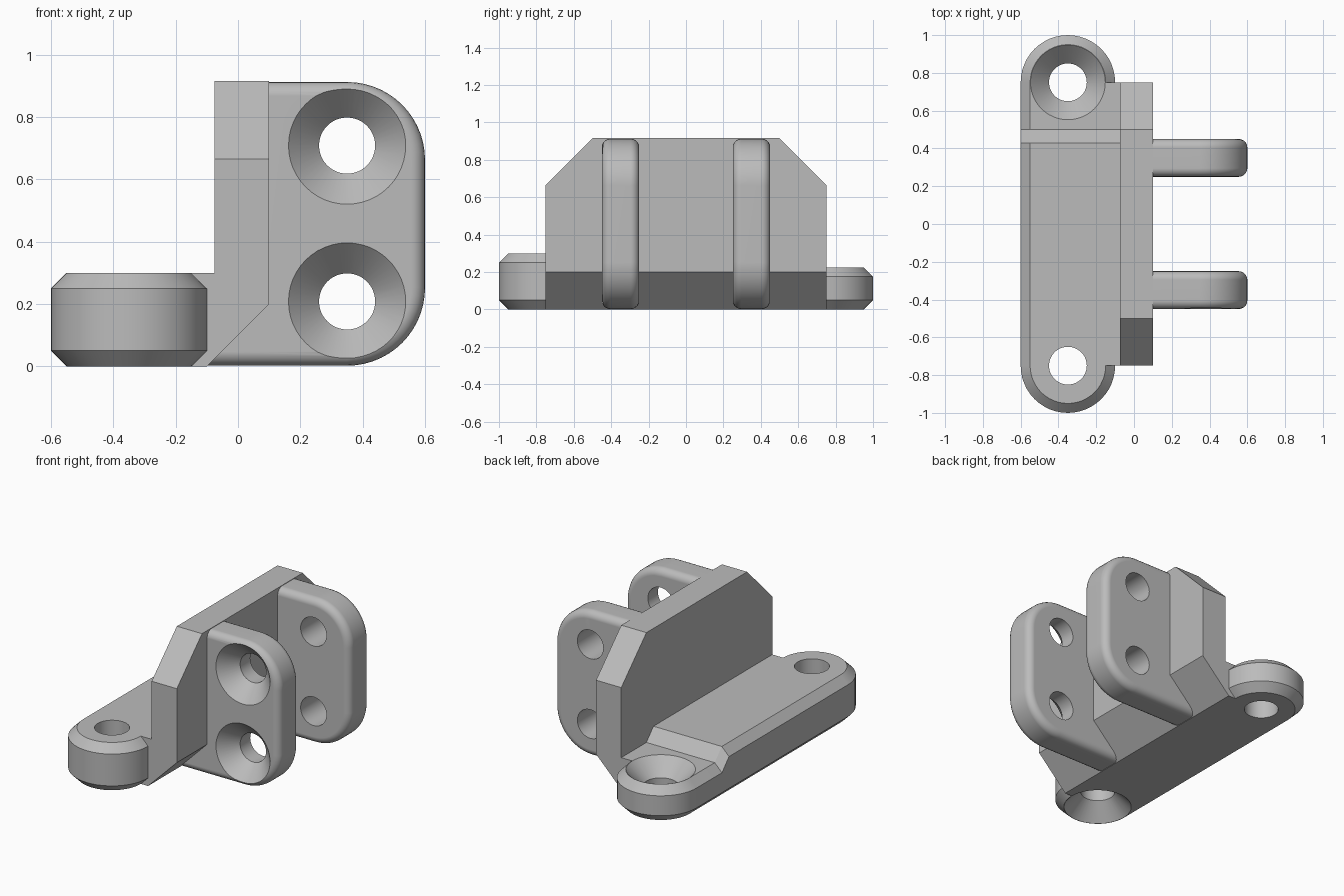
import bpy, bmesh, math
from mathutils import Vector

cube = bpy.data.objects.get("Cube")
if cube:
    bpy.data.objects.remove(cube, do_unlink=True)

grey = bpy.data.materials.new("plain grey")
grey.use_nodes = True
tone = (0.5, 0.5, 0.5, 1)
grey.diffuse_color = tone
grey.node_tree.nodes["Principled BSDF"].inputs["Base Color"].default_value = tone


def finish(bm, name):
    bmesh.ops.recalc_face_normals(bm, faces=bm.faces)
    mesh = bpy.data.meshes.new(name)
    bm.to_mesh(mesh)
    bm.free()
    mesh.materials.append(grey)
    ob = bpy.data.objects.new(name, mesh)
    bpy.context.collection.objects.link(ob)
    return ob


def prism(points, place, lo, hi):
    """Extrude a 2D outline; place(a, b, t) gives the 3D position."""
    bm = bmesh.new()
    ends = [[bm.verts.new(place(a, b, t)) for a, b in points] for t in (lo, hi)]
    for ring in ends:
        bm.faces.new(ring)
    for i in range(len(points)):
        j = (i + 1) % len(points)
        bm.faces.new((ends[0][i], ends[0][j], ends[1][j], ends[1][i]))
    bmesh.ops.recalc_face_normals(bm, faces=bm.faces)
    return bm


def arc(cx, cy, r, start, end, n):
    angles = [math.radians(start + (end - start) * i / n) for i in range(n + 1)]
    return [(cx + r * math.cos(a), cy + r * math.sin(a)) for a in angles]


def combine(target, other, operation):
    mod = target.modifiers.new(operation.lower(), "BOOLEAN")
    mod.operation, mod.solver, mod.object = operation, "EXACT", other
    bpy.context.view_layer.objects.active = target
    bpy.ops.object.modifier_apply(modifier=mod.name)
    bpy.data.objects.remove(other, do_unlink=True)


def screw_hole(target, centre, direction, r_hole, r_sink, depth):
    """Cut a round hole, countersunk on the side that direction points to."""
    bm = bmesh.new()
    rings = []
    profile = [(r_hole, -0.35), (r_hole, -depth), (r_sink, 0), (r_sink, 0.05)]
    turn = Vector((0, 0, 1)).rotation_difference(Vector(direction))
    for r, h in profile:
        circle = arc(0, 0, r, 0, 360, 48)[:-1]
        rings.append([bm.verts.new(Vector(centre) + turn @ Vector((x, y, h)))
                      for x, y in circle])
    for low, high in zip(rings, rings[1:]):
        for i in range(48):
            j = (i + 1) % 48
            bm.faces.new((low[i], low[j], high[j], high[i]))
    bm.faces.new(rings[0])
    bm.faces.new(rings[-1])
    combine(target, finish(bm, "hole_cutter"), "DIFFERENCE")


# Base bar: chamfered capsule whose back end steps down
CX, END, STEP_A, STEP_B, HIGH, LOW, CH = -0.35, 0.75, 0.43, 0.5, 0.3, 0.225, 0.05
N = 24


def bar_top(y):
    t = min(max((y - STEP_A) / (STEP_B - STEP_A), 0), 1)
    return HIGH + (LOW - HIGH) * t


def capsule(r):
    return (arc(CX, -END, r, 180, 360, N) + [(CX + r, STEP_A), (CX + r, STEP_B)]
            + arc(CX, END, r, 0, 180, N) + [(CX - r, STEP_B), (CX - r, STEP_A)])


bm = bmesh.new()
layers = [(0.2, lambda y: 0), (0.25, lambda y: CH),
          (0.25, lambda y: bar_top(y) - CH), (0.2, bar_top)]
rings = [[bm.verts.new((x, y, z(y))) for x, y in capsule(r)] for r, z in layers]
count = len(rings[0])
for a, b in zip(rings, rings[1:]):
    for i in range(count):
        j = (i + 1) % count
        bm.faces.new((a[i], a[j], b[j], b[i]))
top = rings[-1]
bm.faces.new(rings[0])
bm.faces.new(top[:N + 2] + top[-1:])
bm.faces.new((top[N + 1], top[N + 2], top[-2], top[-1]))
bm.faces.new(top[N + 2:-1])
bracket = finish(bm, "bracket")

# Filler between the bar and the wall
filler = [(-END, 0.1), (END, 0.1), (END, LOW), (STEP_B, LOW), (STEP_A, HIGH), (-END, HIGH)]
bm = prism(filler, lambda y, z, x: (x, y, z), -0.2, -0.05)
combine(bracket, finish(bm, "filler"), "UNION")

# Wall with a sloped underside and clipped top corners
TOP = 0.915
wall = [(-0.2, 0), (-0.1, 0), (0.1, 0.2), (0.1, TOP), (-0.075, TOP), (-0.075, 0.15), (-0.2, 0.15)]
bm = prism(wall, lambda x, z, y: (x, y, z), -END, END)
corners = [e for e in bm.edges
           if all(v.co.z > 0.9 for v in e.verts) and abs(e.verts[0].co.y - e.verts[1].co.y) < 0.01]
bmesh.ops.bevel(bm, geom=corners, offset=0.25, segments=1, affect="EDGES")
combine(bracket, finish(bm, "wall"), "UNION")

# Two rounded ears
z0, z1, R = 0.002, 0.912, 0.25
ear = ([(-0.2, z0)] + arc(0.35, z0 + R, R, -90, 0, 14)
       + arc(0.35, z1 - R, R, 0, 90, 14) + [(0, z1), (0, 0.2)])
for side in (-1, 1):
    mid = side * 0.35
    bm = prism(ear, lambda x, z, y: (x, y, z), mid - 0.1, mid + 0.1)
    rim = [e for e in bm.edges if abs(e.verts[0].co.y - e.verts[1].co.y) < 0.01]
    bmesh.ops.bevel(bm, geom=rim, offset=0.045, segments=5, profile=0.5, affect="EDGES")
    combine(bracket, finish(bm, "ear"), "UNION")

# Screw holes: bar ends, then ears
screw_hole(bracket, (CX, END, LOW), (0, 0, 1), 0.1, 0.198, 0.1)
screw_hole(bracket, (CX, -END, 0), (0, 0, -1), 0.1, 0.198, 0.1)
for z in (0.208, 0.708):
    screw_hole(bracket, (0.35, -0.45, z), (0, -1, 0), 0.09, 0.188, 0.1)
    screw_hole(bracket, (0.35, 0.25, z), (0, -1, 0), 0.09, 0.09, 0.1)

# Smooth shading with crisp edges
bpy.ops.object.select_all(action="DESELECT")
bracket.select_set(True)
bpy.context.view_layer.objects.active = bracket
bpy.ops.object.shade_smooth_by_angle(angle=math.radians(30))
weighted = bracket.modifiers.new("even_shading", "WEIGHTED_NORMAL")
weighted.keep_sharp = True
